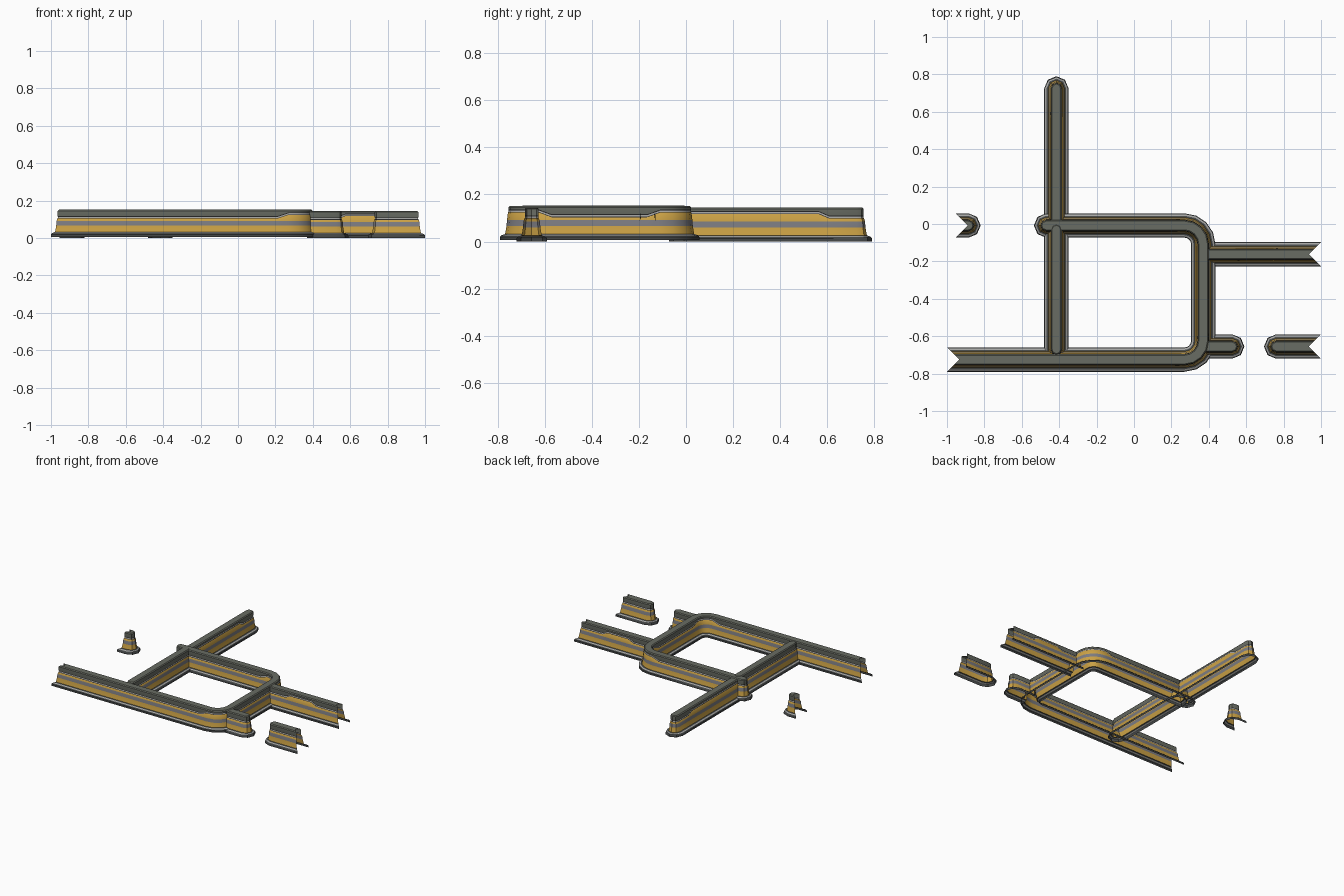
import bpy, bmesh
from math import cos, sin, pi, atan2
from mathutils import Vector

if "Cube" in bpy.data.objects:
    bpy.data.objects.remove(bpy.data.objects["Cube"])


def material(name, col):
    m = bpy.data.materials.new(name)
    m.diffuse_color = (*col, 1)
    m.use_nodes = True
    m.node_tree.nodes["Principled BSDF"].inputs["Base Color"].default_value = m.diffuse_color
    return m


MATS = [material("base_dark", (0.06, 0.065, 0.065)),
        material("pale_edge", (0.38, 0.38, 0.37)),
        material("gold", (0.60, 0.36, 0.06)),
        material("steel_band", (0.20, 0.20, 0.22)),
        material("cap_grey", (0.14, 0.15, 0.125)),
        material("black_line", (0.02, 0.02, 0.02))]

# half cross-section: half width, height, rise with trim, material of strip above
PROFILE = [(.065, .000, 0, 0), (.065, .013, 0, 0), (.060, .020, 0, 1),
           (.052, .023, 0, 0), (.043, .026, 0, 2), (.040, .042, 0, 2),
           (.037, .060, 0, 3), (.035, .085, 0, 2), (.031, .097, 1, 5),
           (.029, .100, 1, 1), (.028, .106, 1, 5), (.029, .110, 1, 4),
           (.029, .139, 0, 4), (.023, .145, 0, 4), (.000, .145, 0, 4)]
LIFT = 0.02


def wall(name, path, z0=0.0, start="plain", end="plain"):
    """Path = (x, y, lift, heading). Runs up one side, round the end, and back."""
    frames = []      # centre, outward normal, mitre direction, lift

    def side(stations, s):
        out = []
        for i, (x, y, lift, h) in stations:
            n = Vector((-sin(h), cos(h))) * s
            d = Vector((0, 0))
            if i == 0 and start == "open":
                d = -Vector((cos(h), sin(h)))
            if i == len(path) - 1 and end == "open":
                d = Vector((cos(h), sin(h)))
            out.append((Vector((x, y)), n, d, lift))
        return out

    def cap(p, a0):
        return [(Vector(p[:2]), Vector((cos(a0 + pi * k / 4), sin(a0 + pi * k / 4))),
                 Vector((0, 0)), p[2]) for k in (1, 2, 3)]

    st = list(enumerate(path))
    right, left = side(st, -1), side(st[::-1], 1)
    runs = []
    if end == "round":
        frames = right + cap(path[-1], path[-1][3] - pi / 2) + left
        if start == "round":
            frames += cap(path[0], path[0][3] + pi / 2) + right[:1]
        runs = [frames]
    elif start == "round":
        runs = [left + cap(path[0], path[0][3] + pi / 2) + right]
    else:
        runs = [right, left]

    bm = bmesh.new()
    for run in runs:
        rows = []
        for p, n, d, lift in run:
            row = []
            for w, z, up, _ in PROFILE:
                q = p + (n + d) * w
                row.append(bm.verts.new((q.x, q.y, z0 + z + up * lift * LIFT)))
            rows.append(row)
        for a, b in zip(rows, rows[1:]):
            for j in range(len(PROFILE) - 1):
                f = bm.faces.new((a[j], b[j], b[j + 1], a[j + 1]))
                f.material_index = PROFILE[j][3]
    bmesh.ops.remove_doubles(bm, verts=bm.verts, dist=1e-5)
    bm.normal_update()
    me = bpy.data.meshes.new(name)
    bm.to_mesh(me)
    bm.free()
    for m in MATS:
        me.materials.append(m)
    ob = bpy.data.objects.new(name, me)
    bpy.context.collection.objects.link(ob)
    bpy.ops.object.select_all(action='DESELECT')
    bpy.context.view_layer.objects.active = ob
    ob.select_set(True)
    bpy.ops.object.shade_smooth_by_angle(angle=0.6)


def straight(a, b, lifts):
    """Straight path; lifts = list of (fraction, lift)."""
    h = atan2(b[1] - a[1], b[0] - a[0])
    return [(a[0] + (b[0] - a[0]) * t, a[1] + (b[1] - a[1]) * t, l, h) for t, l in lifts]


def arc(cx, cy, r, a0):
    """Quarter turn to the left with raised trim."""
    return [(cx + r * cos(a0 + k * pi / 8), cy + r * sin(a0 + k * pi / 8), 1,
             a0 + k * pi / 8 + pi / 2) for k in range(5)]


LOW = [(0, 0), (1, 0)]

# long wall turning two corners
main = [(-.935, -.725, 0, 0), (.21, -.725, 0, 0)]
main += arc(.27, -.625, .10, -pi / 2)
main += [(.37, -.57, 0, pi / 2), (.37, -.165, 0, pi / 2)]
main += arc(.27, -.108, .10, 0)
main += [(.21, -.008, 0, pi), (-.47, -.008, 0, pi)]
wall("main_wall", main, .006, start="open", end="round")

# cross walls
wall("inner_cross_wall", straight((-.415, -.67), (-.415, -.03), LOW), .008, "round", "round")
wall("north_wall", straight((-.415, 0), (-.415, .725),
     [(0, 1), (.775, 1), (.84, 0), (1, 0)]), 0, end="round")

# east walls and short stubs
wall("east_wall", straight((.37, -.162), (.935, -.162),
     [(0, 0), (.28, 0), (.36, 1), (.66, 1), (.74, 0), (1, 0)]), 0, end="open")
wall("east_stub", straight((.37, -.655), (.525, -.655), LOW), 0, end="round")
wall("far_east_stub", straight((.76, -.655), (.935, -.655), LOW), 0, "round", "open")
wall("west_stub", straight((-.89, -.008), (-.885, -.008), LOW), 0, "open", "round")
